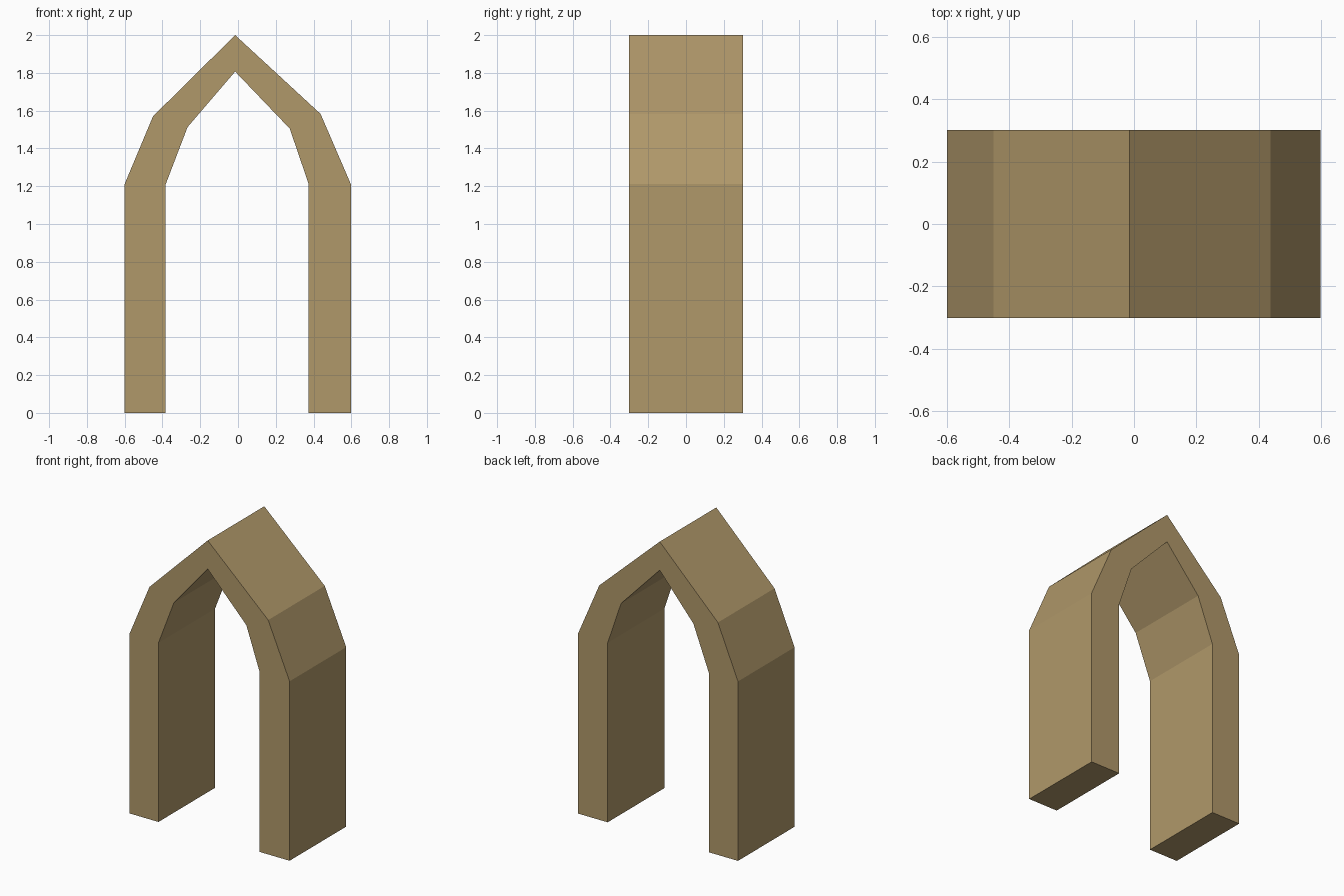
import bpy
import bmesh

if "Cube" in bpy.data.objects:
    bpy.data.objects.remove(bpy.data.objects["Cube"])

HALF_DEPTH = 0.302

# Outer and inner edges of the pointed arch, listed from left foot to right foot (x, z)
outer = [(-0.60, 0), (-0.60, 1.212), (-0.45, 1.57), (-0.015, 2.0),
         (0.437, 1.583), (0.597, 1.212), (0.597, 0)]
inner = [(-0.383, 0), (-0.383, 1.21), (-0.267, 1.513), (-0.015, 1.807),
         (0.274, 1.505), (0.374, 1.212), (0.374, 0)]

# Single stone colour
stone = bpy.data.materials.new("tan stone")
stone.diffuse_color = (0.434, 0.314, 0.144, 1)
stone.use_nodes = True
stone.node_tree.nodes["Principled BSDF"].inputs["Base Color"].default_value = stone.diffuse_color

# Front face of the arch, then extruded straight back
bm = bmesh.new()
profile = outer + inner[::-1]
front = bm.faces.new([bm.verts.new((x, -HALF_DEPTH, z)) for x, z in profile])
new = bmesh.ops.extrude_face_region(bm, geom=[front], use_keep_orig=True)["geom"]
back_verts = [g for g in new if isinstance(g, bmesh.types.BMVert)]
bmesh.ops.translate(bm, verts=back_verts, vec=(0, 2 * HALF_DEPTH, 0))
bmesh.ops.recalc_face_normals(bm, faces=bm.faces)

mesh = bpy.data.meshes.new("pointed_arch")
bm.to_mesh(mesh)
bm.free()
mesh.materials.append(stone)
arch = bpy.data.objects.new("pointed_arch", mesh)
bpy.context.collection.objects.link(arch)
